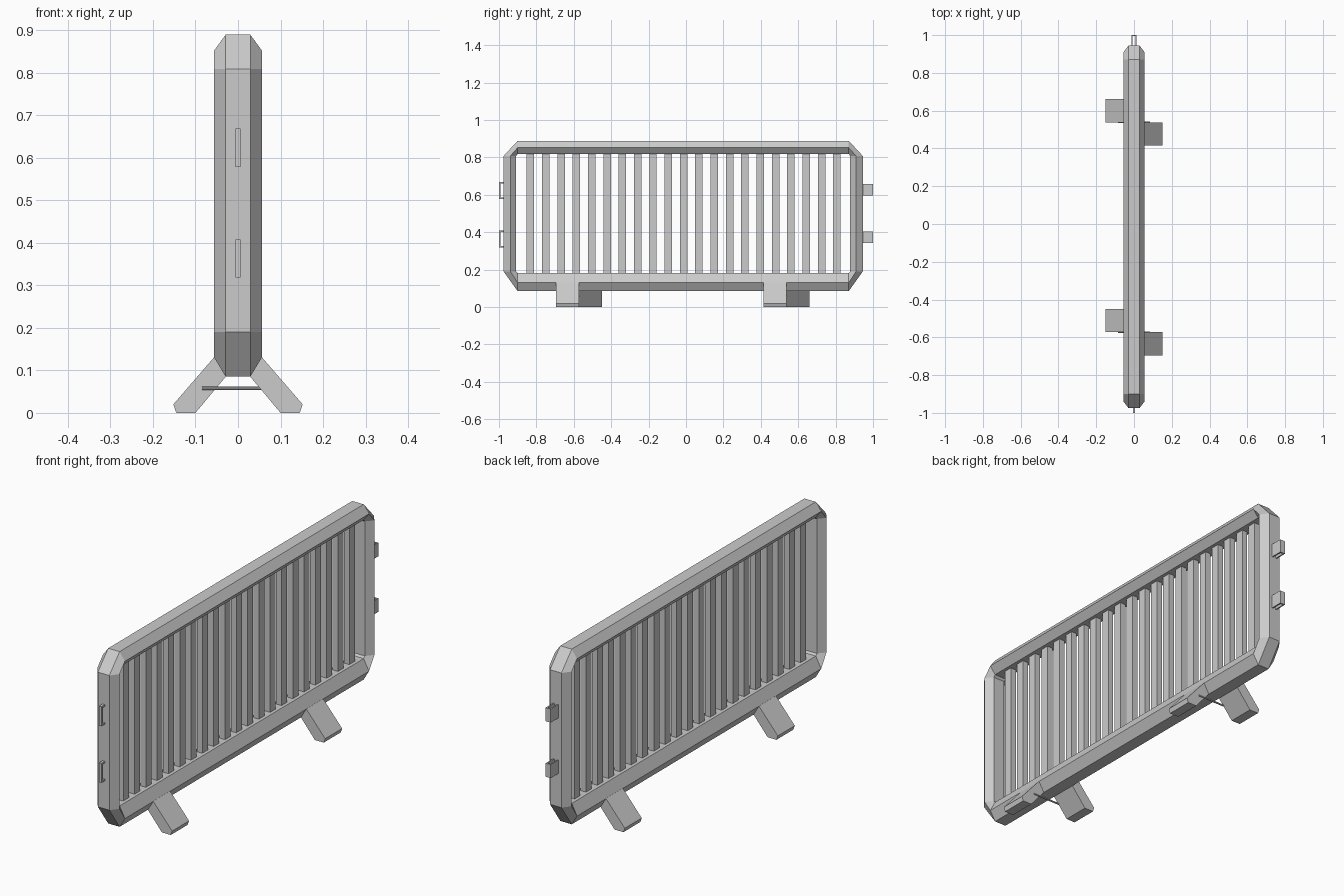
import bpy, bmesh
from mathutils import Vector

if "Cube" in bpy.data.objects:
    bpy.data.objects.remove(bpy.data.objects["Cube"])


def make_object(name, verts, faces):
    mesh = bpy.data.meshes.new(name)
    mesh.from_pydata(verts, [], faces)
    bm = bmesh.new()
    bm.from_mesh(mesh)
    bmesh.ops.recalc_face_normals(bm, faces=bm.faces)
    bm.to_mesh(mesh)
    bm.free()
    obj = bpy.data.objects.new(name, mesh)
    bpy.context.collection.objects.link(obj)
    return obj


def prism(name, points, place):
    """Extrude a closed outline; place(u, v, side) gives a 3D point, side is 0 or 1."""
    n = len(points)
    verts = [place(u, v, s) for s in (0, 1) for u, v in points]
    faces = [tuple(range(n)), tuple(range(2 * n - 1, n - 1, -1))]
    faces += [(i, (i + 1) % n, n + (i + 1) % n, n + i) for i in range(n)]
    return make_object(name, verts, faces)


def box(name, lo, hi):
    outline = [(lo[0], lo[1]), (hi[0], lo[1]), (hi[0], hi[1]), (lo[0], hi[1])]
    return prism(name, outline, lambda x, y, s: (x, y, hi[2] if s else lo[2]))


# Frame: hexagonal section swept round a rectangle with cut corners
Y0, Y1, Z0, Z1 = -0.9, 0.87, 0.19, 0.808


def ring(x, side, bottom, top):
    a, b, c, d = Y0 - side, Y1 + side, Z0 - bottom, Z1 + top
    loop = [(Y0, c), (Y1, c), (b, Z0), (b, Z1), (Y1, d), (Y0, d), (a, Z1), (a, Z0)]
    return [(x, y, z) for y, z in loop]


outer, middle, inner = (0.075, 0.105, 0.081), (0.039, 0.06, 0.044), (0.008, 0.009, 0.01)
section = [(0.029, outer), (0.056, middle), (0.029, inner),
           (-0.029, inner), (-0.056, middle), (-0.029, outer)]
verts = [p for x, size in section for p in ring(x, *size)]
faces = []
for r in range(6):
    for i in range(8):
        j, q = (i + 1) % 8, (r + 1) % 6
        faces.append((r * 8 + i, r * 8 + j, q * 8 + j, q * 8 + i))
make_object("frame", verts, faces)

# Upright bars
for i in range(21):
    y = -0.832 + i * 0.08195
    box(f"bar_{i + 1}", (-0.014, y - 0.02, 0.178), (0.014, y + 0.02, 0.822))

# Splayed feet, staggered on either side, with a thin pin joining each pair
foot_outline = [(0.056, 0.131), (0.152, 0.02), (0.145, 0), (0.1, 0), (0.028, 0.086), (0.02, 0.131)]
for n, joint in enumerate((-0.572, 0.538), 1):
    for label, side in (("right", 1), ("left", -1)):
        edge = joint - side * 0.123
        prism(f"{label}_foot_{n}", foot_outline,
              lambda x, z, s: (side * x, edge if s else joint, z))
    bpy.ops.mesh.primitive_cylinder_add(vertices=8, radius=0.004, depth=0.17,
                                        location=(0, joint, 0.058), rotation=(0, 1.5707963, 0))
    bpy.context.object.name = f"foot_pin_{n}"

# Hooks on the front end
for n, z in enumerate((0.363, 0.623), 1):
    e, t = -0.973, 0.008
    hook = [(e, z - 0.045), (-1, z - 0.045), (-1, z + 0.045), (e, z + 0.045),
            (e, z + 0.045 - t), (-1 + t, z + 0.045 - t), (-1 + t, z - 0.045 + t), (e, z - 0.045 + t)]
    prism(f"hook_{n}", hook, lambda y, h, s: (0.006 if s else -0.006, y, h))

# Open sockets on the back end
for n, z in enumerate((0.373, 0.628), 1):
    w, t, e = 0.013, 0.006, 0.943
    socket = [(-w, e), (-w, 1), (w, 1), (w, e), (w - t, e), (w - t, 1 - t), (t - w, 1 - t), (t - w, e)]
    prism(f"socket_{n}", socket, lambda x, y, s: (x, y, z + (0.031 if s else -0.031)))
